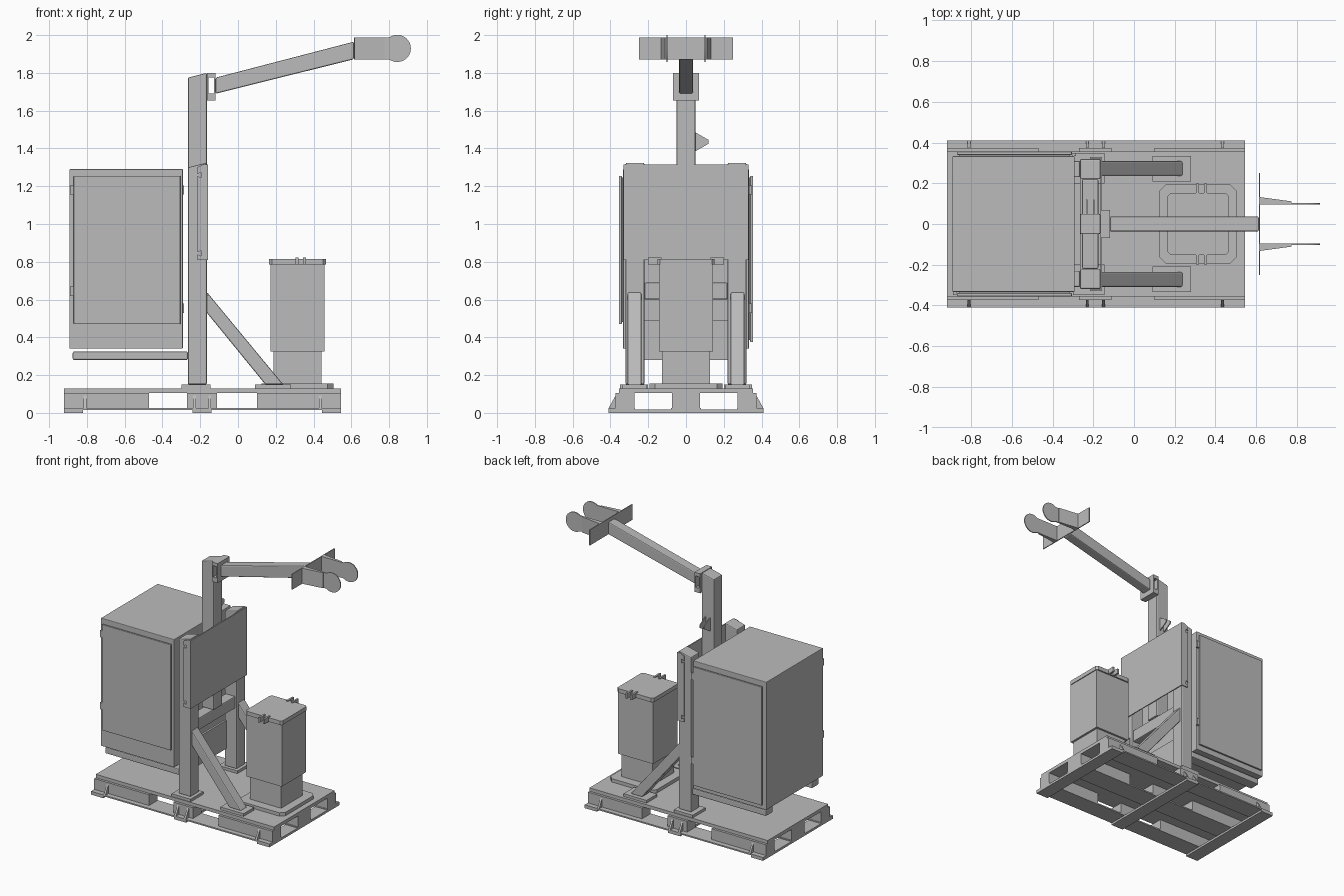
import bpy
import bmesh
from math import cos, sin, radians

cube = bpy.data.objects.get("Cube")
if cube:
    bpy.data.objects.remove(cube, do_unlink=True)

grey = bpy.data.materials.new("plain grey")
grey.use_nodes = True
grey.diffuse_color = (.5, .5, .5, 1)
shader = grey.node_tree.nodes["Principled BSDF"]
shader.inputs["Base Color"].default_value = grey.diffuse_color


def prism(name, outline, axis, ends, bevel=0):
    """Extrude a flat outline along an axis; the outline uses the other two axes in order."""
    def place(point, depth):
        a, b = point
        return {"x": (depth, a, b), "y": (a, depth, b), "z": (a, b, depth)}[axis]

    bm = bmesh.new()
    low, high = [[bm.verts.new(place(point, end)) for point in outline] for end in ends]
    bm.faces.new(low)
    bm.faces.new(high)
    for i in range(len(outline)):
        bm.faces.new((low[i - 1], low[i], high[i], high[i - 1]))
    bmesh.ops.recalc_face_normals(bm, faces=bm.faces)
    mesh = bpy.data.meshes.new(name)
    bm.to_mesh(mesh)
    bm.free()
    mesh.materials.append(grey)
    obj = bpy.data.objects.new(name, mesh)
    bpy.context.collection.objects.link(obj)
    if bevel:
        modifier = obj.modifiers.new("rounded edges", "BEVEL")
        modifier.width = bevel
        modifier.segments = 2
    return obj


def rectangle(x, y):
    return [(x[0], y[0]), (x[1], y[0]), (x[1], y[1]), (x[0], y[1])]


def box(name, x, y, z, bevel=0):
    return prism(name, rectangle(x, y), "z", z, bevel)


def sloped(x, bottoms, tops):
    """Side outline whose lower and upper edges may slope between two x positions."""
    return [(x[0], bottoms[0]), (x[1], bottoms[1]), (x[1], tops[1]), (x[0], tops[0])]


def chamfered(x, y, cut):
    """Rectangle with its four corners cut off."""
    points = []
    for i, (px, py) in enumerate(rectangle(x, y)):
        inward_x = cut if px == x[0] else -cut
        inward_y = cut if py == y[0] else -cut
        pair = [(px, py + inward_y), (px + inward_x, py)]
        points += pair if i % 2 == 0 else pair[::-1]
    return points


def both(half_width):
    return (-half_width, half_width)


def around(middle, half_width):
    return (middle - half_width, middle + half_width)


def after(start, length):
    return (start, start + length)


def mirrored(side, inner, outer):
    return (side * inner, side * outer)


SIDES = (-1, 1)
ROUND = .007
PLATE = .007

# Pallet: deck, blocks, runners, cross boards and ribs
left, right = -.92, .545
deck_low, deck_top = .105, .13
runner_top = .025
pallet_half = .41
deck_half = .355
box("pallet_deck", (left, right), both(deck_half), (deck_low, deck_top))
for middle, block_half, runner_half in [(-.34, .05, .07), (0, .075, .08), (.34, .05, .07)]:
    block_middle = middle * .95
    for block_x in [(left, -.47), (-.27, -.11), (.1, right)]:
        box("pallet_block", block_x, around(block_middle, block_half), (runner_top, deck_low))
    box("pallet_runner", (left, right), around(middle, runner_half), (.015, runner_top))
for board_x in [after(left, .1), around(-.19, .05), after(right, -.1)]:
    box("pallet_cross_board", board_x, both(pallet_half), (0, .017))
for side in SIDES:
    foot, root, shoulder = side * pallet_half, side * .35, side * .365
    rib = [(root, deck_low), (shoulder, deck_low), (foot, runner_top), (root, runner_top)]
    for rib_x in (-.81, -.23, -.15, .435):
        prism("pallet_rib", rib, "x", around(rib_x, ROUND))

# Side posts, diagonal braces, feet and cabinet forks
post_back, post_front = -.265, -.165
post_x = (post_back, post_front)
foot_top = deck_top + .02
foot_z = (deck_top, foot_top)
post_outline = sloped(post_x, (foot_top, foot_top), (1.3, 1.325))
brace_outline = [(post_front, .64), (.24, foot_top), (.145, foot_top), (post_front, .53)]
fork_z = (.28, .325)
for side in SIDES:
    prism("side_post", post_outline, "y", mirrored(side, .22, .32), ROUND)
    prism("brace", brace_outline, "y", mirrored(side, .235, .31), ROUND)
    box("post_foot", (-.3, -.145), mirrored(side, .2, .35), foot_z)
    box("brace_foot", (.09, .28), mirrored(side, .21, .335), foot_z)
    box("cabinet_fork", (-.875, post_back), mirrored(side, .23, .31), fork_z, ROUND)

# Cross members between the posts
post_gap = both(.22)
beam_top = .69
box("cross_beam", around(-.215, .04), post_gap, (.6, beam_top), ROUND)
box("lower_cross_plate", after(post_back, .015), post_gap, (fork_z[0], .49))

# Mast with its cable hook
mast_top = 1.8
mast_half = .05
mast_outline = sloped(post_x, (beam_top, beam_top), (mast_top - .025, mast_top))
prism("mast", mast_outline, "y", both(mast_half), ROUND)
hook_z, hook_tip = 1.435, .12
hook = [(mast_half, hook_z + .05), (hook_tip, hook_z + .01),
        (hook_tip, hook_z - .01), (mast_half, hook_z - .05)]
for hook_x in (-.235, -.2):
    prism("hook_plate", hook, "x", after(hook_x, PLATE))

# Mounting panel with notched side flanges
panel_low, panel_top = .81, 1.315
panel_half = .33
panel_x = post_front + PLATE
flange_back = post_front - mast_half
notch_depth = .02
box("mounting_panel", (post_front, panel_x), both(panel_half), (panel_low, panel_top))
flange = [(panel_x, panel_low), (panel_x, panel_top),
          (flange_back + .03, panel_top), (flange_back, panel_top - .015)]
for notch_z in (panel_top - .07, panel_low + notch_depth):
    mouth, end = flange_back, flange_back + notch_depth
    flange += [(mouth, notch_z + notch_depth), (end, notch_z + .03),
               (end, notch_z), (mouth, notch_z + .01)]
flange.append((flange_back, panel_low))
for side in SIDES:
    prism("panel_flange", flange, "y", mirrored(side, panel_half - PLATE, panel_half))

# Cabinet with a hinged door at the front and at the back
cabinet_x = (-.893, -.292)
cabinet_half = .333
door_x = (-.87, -.305)
door_top = 1.255
box("cabinet_body", cabinet_x, both(cabinet_half), (.34, 1.29), PLATE / 2)
for name, side, door_low, hinge_x, lower_hinge in [
        ("front", -1, .47, door_x[0], .645), ("back", 1, .375, door_x[1], .555)]:
    seal_y = cabinet_half + PLATE
    door_z = (door_low, door_top)
    seal_x = (door_x[0] + .01, door_x[1] - .01)
    seal_z = (door_low + .01, door_top - .01)
    box(name + "_door", door_x, mirrored(side, seal_y, seal_y + .015), door_z, PLATE / 2)
    box(name + "_door_seal", seal_x, mirrored(side, cabinet_half, seal_y), seal_z)
    for hinge_z in (lower_hinge, 1.18):
        hinge_y = mirrored(side, cabinet_half, seal_y + .01)
        box(name + "_hinge", around(hinge_x + side * .01, .01), hinge_y, around(hinge_z, .025))

# Bin on a chamfered base plate
bin_middle = .315
neck_top, body_top, lid_top = .325, .785, .815
base_top = foot_top + .005
base = chamfered(around(bin_middle, .19), both(.193), .03)
lid = chamfered(around(bin_middle, .15), both(.152), .015)
prism("bin_base_plate", base, "z", (deck_top, base_top))
box("bin_neck", around(bin_middle, .128), both(.127), (base_top, neck_top))
box("bin_body", around(bin_middle, .144), both(.142), (neck_top, body_top))
prism("bin_lid", lid, "z", (body_top, lid_top))
for side in SIDES:
    for ear_x in around(bin_middle + .017, .02):
        ear_y = mirrored(side, .13, .2)
        box("lid_ear", around(ear_x, ROUND), ear_y, (body_top, lid_top + ROUND))

# Hollow bracket at the mast head
bracket_end = -.118
boom_low, boom_high = 1.69, 1.775
bracket_half = .07
wall = .009
for wall_x in [after(post_front, wall), after(bracket_end, -wall)]:
    box("bracket_wall", wall_x, both(bracket_half), (boom_low - .035, mast_top))
for cap_z in [(boom_low - .035, boom_low), (boom_high, mast_top)]:
    box("bracket_cap", (post_front + wall, bracket_end - wall), both(bracket_half), cap_z)

# Rising boom and its end plate
boom_end = .613
plate_low, plate_top = 1.872, 1.987
plate_x = boom_end + PLATE
boom = sloped((bracket_end, boom_end), (boom_low, plate_low), (boom_high, plate_top - .022))
prism("boom", boom, "y", both(.037), ROUND)
box("end_plate", (boom_end, plate_x), both(.25), (plate_low, plate_top))

# Round-ended fork plates with tapered stiffeners
disc_x, disc_z, radius = .843, (plate_low + plate_top) / 2, .072
neck_x = disc_x - radius * cos(radians(50))
paddle = [(plate_x, plate_low), (neck_x, plate_low)]
for step in range(1, 28):
    angle = radians(step * 260 / 28 - 130)
    paddle.append((disc_x + radius * cos(angle), disc_z + radius * sin(angle)))
paddle += [(neck_x, plate_top), (plate_x, plate_top)]
fork_inner = .097
fork_outer = fork_inner + PLATE
for side in SIDES:
    prism("fork_plate", paddle, "y", mirrored(side, fork_inner, fork_outer))
    wedge = sloped((plate_x, .775), (side * fork_outer, side * fork_outer),
                   (side * (fork_outer + .028), side * (fork_outer + PLATE)))
    prism("fork_stiffener", wedge, "z", (plate_low, plate_top))
